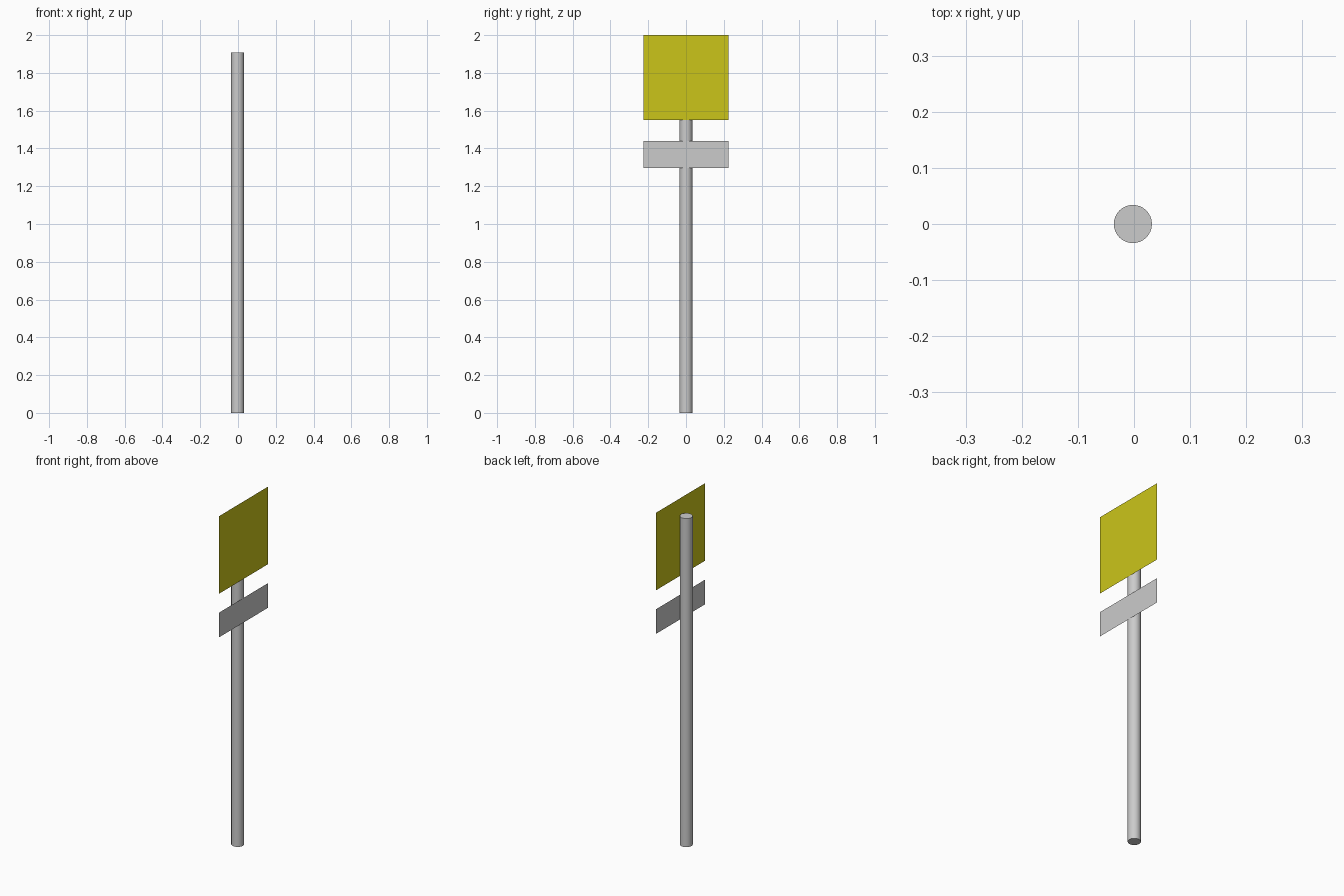
import bpy
import bmesh

if "Cube" in bpy.data.objects:
    bpy.data.objects.remove(bpy.data.objects["Cube"])

POLE_R = 0.034
POLE_H = 1.907
POLE_X = -0.002
PLATE_X = 0.036
HALF_W = 0.226


def plate(name, z0, z1, color=None):
    """Thin sheet facing +x."""
    bm = bmesh.new()
    corners = [(-HALF_W, z0), (HALF_W, z0), (HALF_W, z1), (-HALF_W, z1)]
    bm.faces.new([bm.verts.new((PLATE_X, y, z)) for y, z in corners])
    mesh = bpy.data.meshes.new(name)
    bm.to_mesh(mesh)
    bm.free()
    obj = bpy.data.objects.new(name, mesh)
    bpy.context.collection.objects.link(obj)
    if color:
        mat = bpy.data.materials.new(name + "_paint")
        mat.diffuse_color = color
        mat.use_nodes = True
        mat.node_tree.nodes["Principled BSDF"].inputs["Base Color"].default_value = mat.diffuse_color
        mesh.materials.append(mat)
    return obj


# Round capped post
bpy.ops.mesh.primitive_cylinder_add(vertices=32, radius=POLE_R, depth=POLE_H,
                                    location=(POLE_X, 0, POLE_H / 2))
bpy.context.object.name = "post"
bpy.ops.object.shade_smooth_by_angle()

# Square sign and the narrow plate below it
plate("square_sign", 1.55, 2.0, (0.60, 0.56, 0.01, 1))
plate("lower_plate", 1.297, 1.44)
